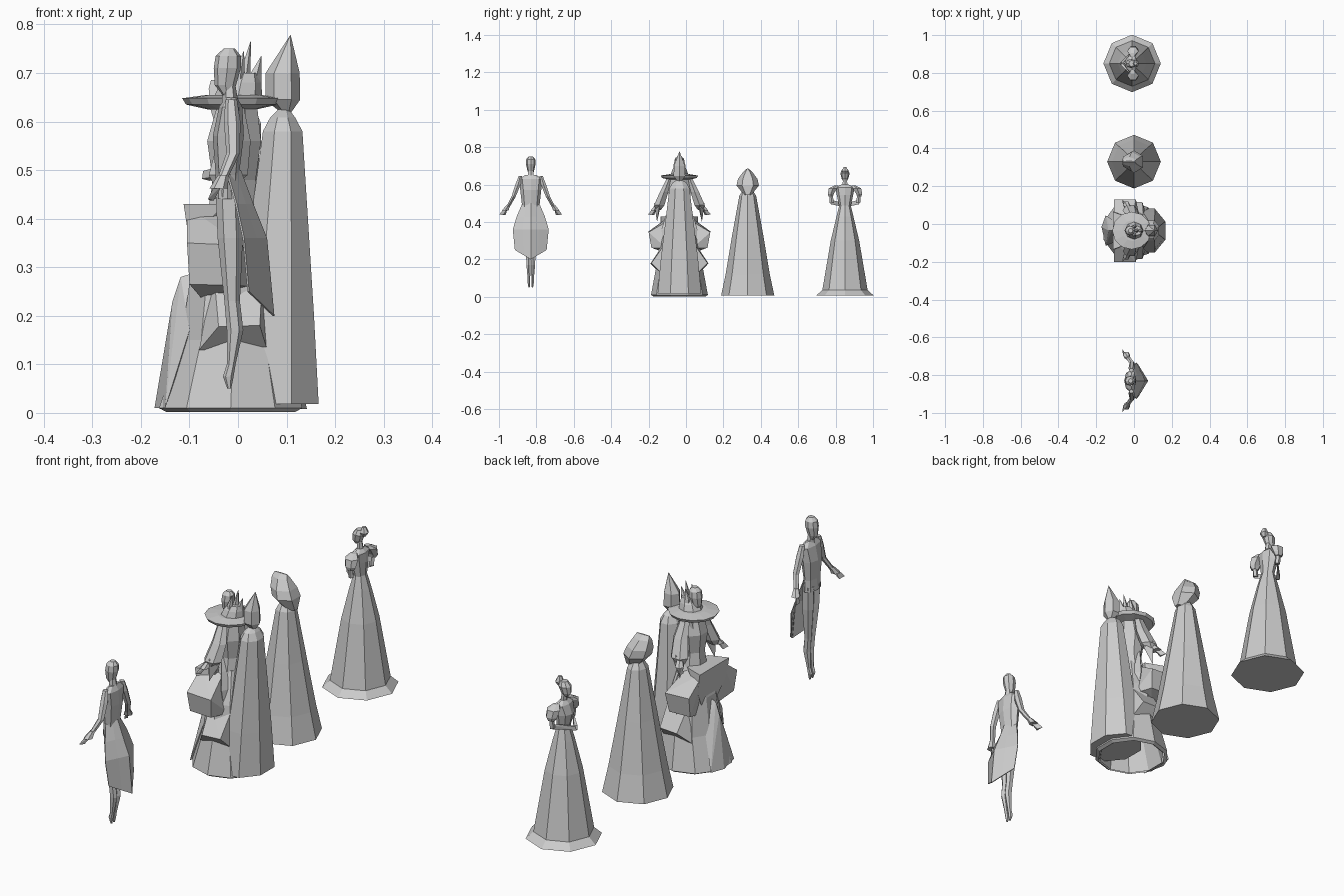
import bpy, bmesh
from math import cos, sin, pi


def loft(name, rings, n=8, at=(0, 0), turn=0.0, caps=(True, True)):
    """Flat-shaded skin over horizontal rings (x, y, z, rx, ry)."""
    bm = bmesh.new()
    loops = []
    for x, y, z, rx, ry in rings:
        loops.append([bm.verts.new((at[0] + x + rx * cos(2 * pi * i / n + turn),
                                    at[1] + y + ry * sin(2 * pi * i / n + turn), z))
                      for i in range(n)])
    for a, b in zip(loops, loops[1:]):
        for i in range(n):
            j = (i + 1) % n
            bm.faces.new((a[i], a[j], b[j], b[i]))
    if caps[0]:
        bm.faces.new(loops[0][::-1])
    if caps[1]:
        bm.faces.new(loops[-1])
    bmesh.ops.remove_doubles(bm, verts=bm.verts, dist=0.0002)
    return finish(name, bm)


def finish(name, bm):
    bmesh.ops.recalc_face_normals(bm, faces=bm.faces)
    me = bpy.data.meshes.new(name)
    bm.to_mesh(me)
    bm.free()
    ob = bpy.data.objects.new(name, me)
    bpy.context.collection.objects.link(ob)
    return ob


def hull(name, pts, at=(0, 0)):
    """Convex block through a few corner points."""
    bm = bmesh.new()
    for x, y, z in pts:
        bm.verts.new((at[0] + x, at[1] + y, z))
    bmesh.ops.convex_hull(bm, input=bm.verts)
    return finish(name, bm)


def pair(fn, name, pts, at, **kw):
    """Build a part on the left and the right."""
    for side, s in (("left", 1), ("right", -1)):
        fn(side + "_" + name, [(p[0], s * p[1], *p[2:]) for p in pts], at=at, **kw)


def coat_figure(at):
    # head, neck and torso
    loft("coat_head", [(-.022, 0, .655, .010, .012), (-.026, 0, .675, .022, .018),
                       (-.022, 0, .71, .028, .026), (-.020, 0, .735, .026, .024),
                       (-.018, 0, .75, .012, .012)], 8, at)
    loft("coat_neck", [(-.016, 0, .63, .018, .022), (-.018, 0, .68, .012, .014)], 6, at)
    loft("coat_torso", [(-.022, 0, .44, .026, .05), (-.022, 0, .49, .024, .047),
                        (-.020, 0, .57, .032, .056), (-.015, 0, .63, .024, .064),
                        (-.014, 0, .65, .012, .03)], 8, at)
    # arms with flared cuffs and hands
    pair(loft, "coat_arm", [(-.014, .056, .645, .012, .010), (-.012, .068, .60, .017, .016),
                            (-.010, .092, .535, .014, .013), (-.035, .125, .475, .010, .011)], at, n=6)
    pair(loft, "coat_cuff", [(-.030, .120, .490, .011, .012), (-.040, .136, .462, .019, .020)], at, n=6)
    pair(hull, "coat_hand", [(-.032, .125, .470), (-.048, .130, .465), (-.052, .150, .462),
                             (-.062, .168, .440), (-.050, .148, .437), (-.058, .134, .438)], at)
    # legs and pointed feet
    pair(loft, "coat_leg", [(-.020, .022, .46, .026, .024), (-.016, .020, .36, .026, .022),
                            (-.012, .013, .23, .016, .014), (-.006, .012, .17, .017, .013),
                            (-.014, .010, .10, .009, .008), (-.020, .010, .075, .011, .008),
                            (-.018, .009, .05, .004, .004)], at, n=6)
    # swept coat tail: a thin sheet, widening toward its hem
    bm = bmesh.new()
    rows = [(.00, .045, .50, 0, .006), (.02, .075, .43, 0, .012), (.035, .096, .36, 0, .025),
            (.045, .085, .25, -.05, .03)]
    grid = [[bm.verts.new((at[0] + x + bow * (1 - abs(t)) - .022 * abs(t),
                           at[1] + t * w, z + dip * (1 - abs(t))))
             for t in (-1, -.45, 0, .45, 1)] for x, w, z, dip, bow in rows]
    for a, b in zip(grid, grid[1:]):
        for i in range(4):
            bm.faces.new((a[i], a[i + 1], b[i + 1], b[i]))
    tail = finish("coat_tail", bm)
    tail.modifiers.new("thickness", 'SOLIDIFY').thickness = .004


# floating figure in a tailcoat, and its twin inside the central group
MAN, MID, HOOD, LADY = (0, -.83), (0, -.035), (0, .33), (-.01, .85)
coat_figure(MAN)
coat_figure(MID)

# lady: skirt, bodice, collar, head and bun
loft("gown_skirt", [(0, 0, .008, .152, .152), (0, 0, .036, .121, .121),
                    (0, 0, .30, .076, .076), (0, 0, .43, .043, .045), (0, 0, .49, .024, .030)], 8, LADY)
loft("gown_bodice", [(0, 0, .48, .024, .030), (-.006, 0, .545, .034, .044),
                     (0, 0, .585, .026, .052), (0, 0, .60, .012, .02)], 8, LADY)
loft("gown_neck", [(0, 0, .59, .014, .016), (-.004, 0, .64, .010, .011)], 6, LADY)
loft("gown_head", [(-.014, 0, .618, .010, .010), (-.012, 0, .632, .022, .018),
                   (-.006, 0, .66, .027, .025), (-.002, 0, .68, .015, .016)], 8, LADY)
loft("hair_bun", [(.018, 0, .655, .008, .009), (.02, 0, .672, .018, .019),
                  (.018, 0, .695, .008, .009)], 6, LADY)
pair(loft, "puff_sleeve", [(.002, .046, .595, .014, .012), (.004, .064, .58, .030, .026),
                           (.006, .076, .55, .026, .018), (.006, .076, .535, .016, .013)], LADY, n=6)
pair(loft, "gown_upper_arm", [(.006, .076, .55, .010, .010), (.006, .07, .50, .011, .012)], LADY, n=5)
pair(hull, "gown_forearm", [(.010, .078, .515), (.012, .076, .495), (-.004, .062, .515),
                            (-.002, .060, .492), (-.062, .006, .498), (-.064, .004, .482),
                            (-.048, 0, .498), (-.048, 0, .478)], LADY)

# hooded figure: cloak and drooping hood
loft("hooded_cloak", [(0, 0, .008, .142, .142), (0, 0, .12, .117, .118), (0, 0, .33, .077, .083),
                      (0, 0, .54, .040, .045), (0, 0, .575, .020, .022)], 8, HOOD)
loft("cloak_hood", [(.022, 0, .545, .030, .020), (.000, 0, .595, .055, .060),
                    (-.012, 0, .63, .053, .052), (-.024, 0, .668, .042, .024),
                    (-.026, 0, .686, .034, .003)], 6, HOOD, pi / 6)

# central group: open-bottomed layered skirt
loft("layered_skirt", [(-.015, 0, .002, .140, .140), (-.015, 0, .01, .155, .152),
                       (-.010, 0, .15, .112, .126), (-.008, 0, .30, .092, .105),
                       (-.005, 0, .43, .050, .055)], 10, MID, pi / 10, (False, True))
loft("skirt_hem_inside", [(-.015, 0, .004, .135, .135), (-.01, 0, .14, .10, .11)], 10, MID,
     pi / 10, (False, True))
hull("front_drape", [(-.172, .02, .01), (-.15, -.08, .01), (-.15, .08, .01), (-.10, -.06, .17),
                     (-.135, 0, .23), (-.10, .05, .17), (-.118, 0, .28), (-.05, 0, .3)], MID)
# side panniers and lower folds
pair(hull, "pannier", [(-.105, .06, .425), (-.01, .055, .41), (-.105, .165, .35), (.01, .165, .345),
                       (-.100, .150, .265), (.0, .150, .262), (-.07, .06, .23), (.03, .07, .26)], MID)
pair(hull, "lower_fold", [(-.05, .08, .29), (.05, .08, .28), (-.04, .155, .178), (.045, .150, .18),
                          (-.08, .11, .13), (.06, .10, .13)], MID)
hull("front_pannier", [(-.112, -.10, .43), (-.112, .10, .43), (-.10, -.10, .35), (-.10, .10, .35),
                       (-.08, .03, .235), (-.08, -.03, .235), (-.03, -.07, .43), (-.03, .07, .43)], MID)
# bodice and ragged sleeves
loft("layered_bodice", [(-.01, 0, .42, .055, .06), (-.008, 0, .48, .048, .05),
                        (-.008, 0, .56, .060, .066), (-.002, 0, .63, .045, .05)], 8, MID, pi / 8)
pair(loft, "ragged_sleeve", [(-.01, .055, .63, .022, .016), (-.008, .082, .56, .034, .026),
                             (-.02, .108, .49, .040, .032), (-.03, .112, .465, .018, .016)], MID, n=6)
pair(hull, "sleeve_point", [(.0, .09, .53), (-.05, .10, .51), (-.02, .135, .50),
                            (-.03, .12, .40), (.01, .11, .47)], MID)
# wide hat brim, crown and spires
brim = loft("hat_brim", [(-.012, 0, .625, .050, .050), (-.012, 0, .635, .095, .093),
                         (-.012, 0, .648, .103, .100), (-.008, 0, .655, .055, .055)], 12, MID)
loft("hat_crown", [(0, 0, .65, .05, .048), (.006, 0, .68, .042, .038),
                   (.012, 0, .70, .03, .026)], 8, MID)
for i, (x, y, h, tx) in enumerate(((.012, 0, .765, .026), (.0, .022, .745, .012),
                                   (.0, -.022, .745, .012), (.034, 0, .735, .048))):
    loft("spire_%d" % i, [(x, y, .66, .014, .013), (x + .002, y, .70, .012, .011),
                          (tx, y, h, .0005, .0005)], 5, MID)

# tall cape at the back with a pointed hood
loft("back_cape", [(.070, 0, .018, .104, .126), (.078, 0, .20, .085, .108),
                   (.092, 0, .58, .044, .058), (.092, 0, .608, .028, .042),
                   (.094, 0, .625, .012, .014)], 8, MID, pi / 8)
loft("pointed_hood", [(.099, 0, .618, .010, .012), (.092, 0, .645, .036, .036),
                      (.092, 0, .70, .035, .034), (.108, 0, .778, .0005, .0005)], 6, MID)
